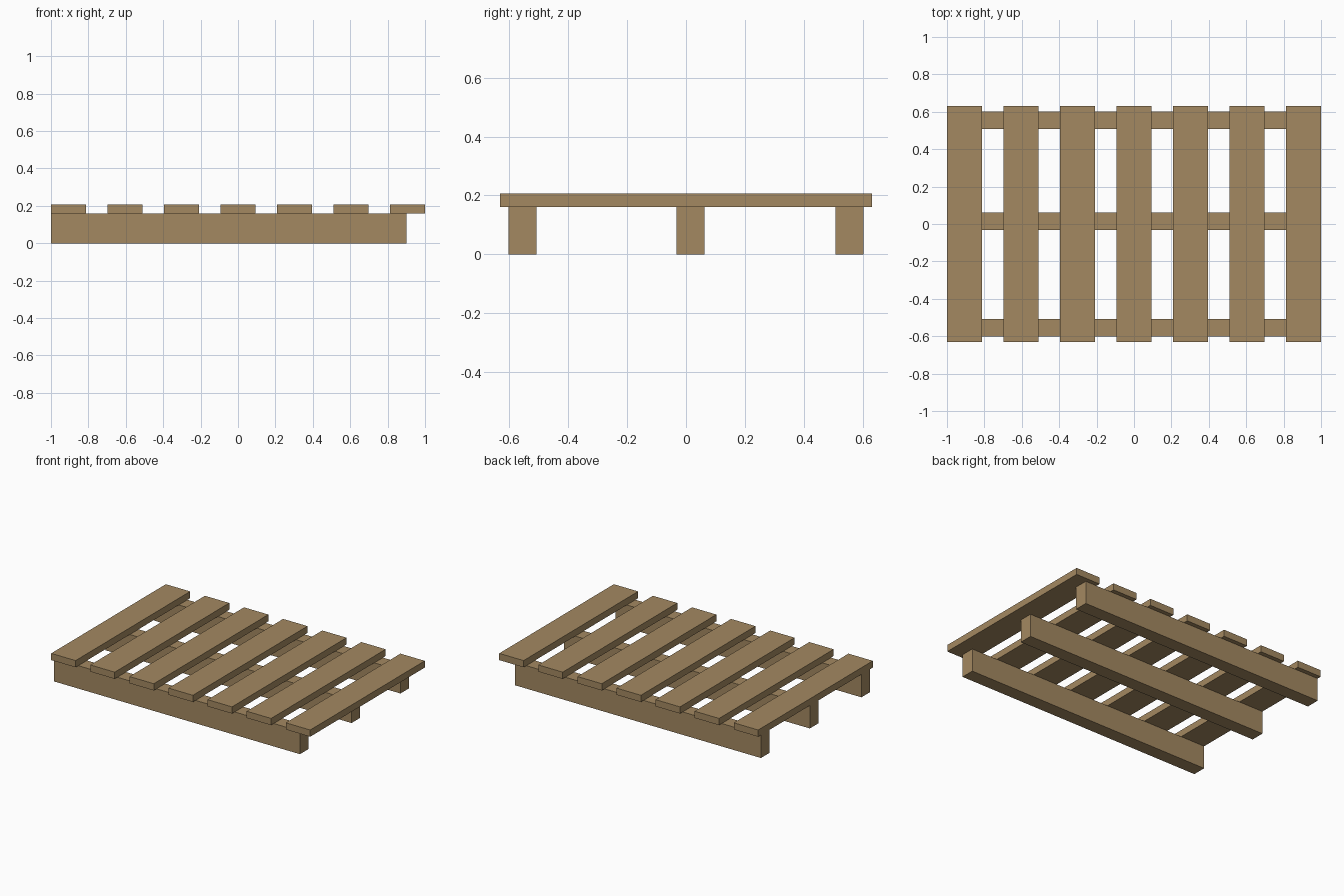
import bpy

if "Cube" in bpy.data.objects:
    bpy.data.objects.remove(bpy.data.objects["Cube"])

wood = bpy.data.materials.new("pallet wood")
wood.diffuse_color = (0.37, 0.25, 0.12, 1.0)
wood.use_nodes = True
wood.node_tree.nodes["Principled BSDF"].inputs["Base Color"].default_value = wood.diffuse_color


def box(name, x, y, z):
    """Add a box spanning the given (min, max) ranges."""
    bpy.ops.mesh.primitive_cube_add(size=1)
    ob = bpy.context.object
    ob.name = name
    ob.data.name = name
    for v in ob.data.vertices:
        v.co = [lo if c < 0 else hi for c, (lo, hi) in zip(v.co, (x, y, z))]
    ob.data.materials.append(wood)
    return ob


STRINGER_TOP = 0.16
DECK_TOP = 0.207

# Three long stringers; flush with the deck at -x, short of it at +x
for name, y in (("front", -0.602), ("middle", -0.033), ("back", 0.507)):
    box(name + "_stringer", (-1.0, 0.9), (y, y + 0.095), (0, STRINGER_TOP))

# Seven evenly spaced deck boards lying across the stringers
for i in range(7):
    cx = (i - 3) * 0.302
    box(f"deck_board_{i + 1}", (cx - 0.094, cx + 0.094),
        (-0.632, 0.632), (STRINGER_TOP, DECK_TOP))
